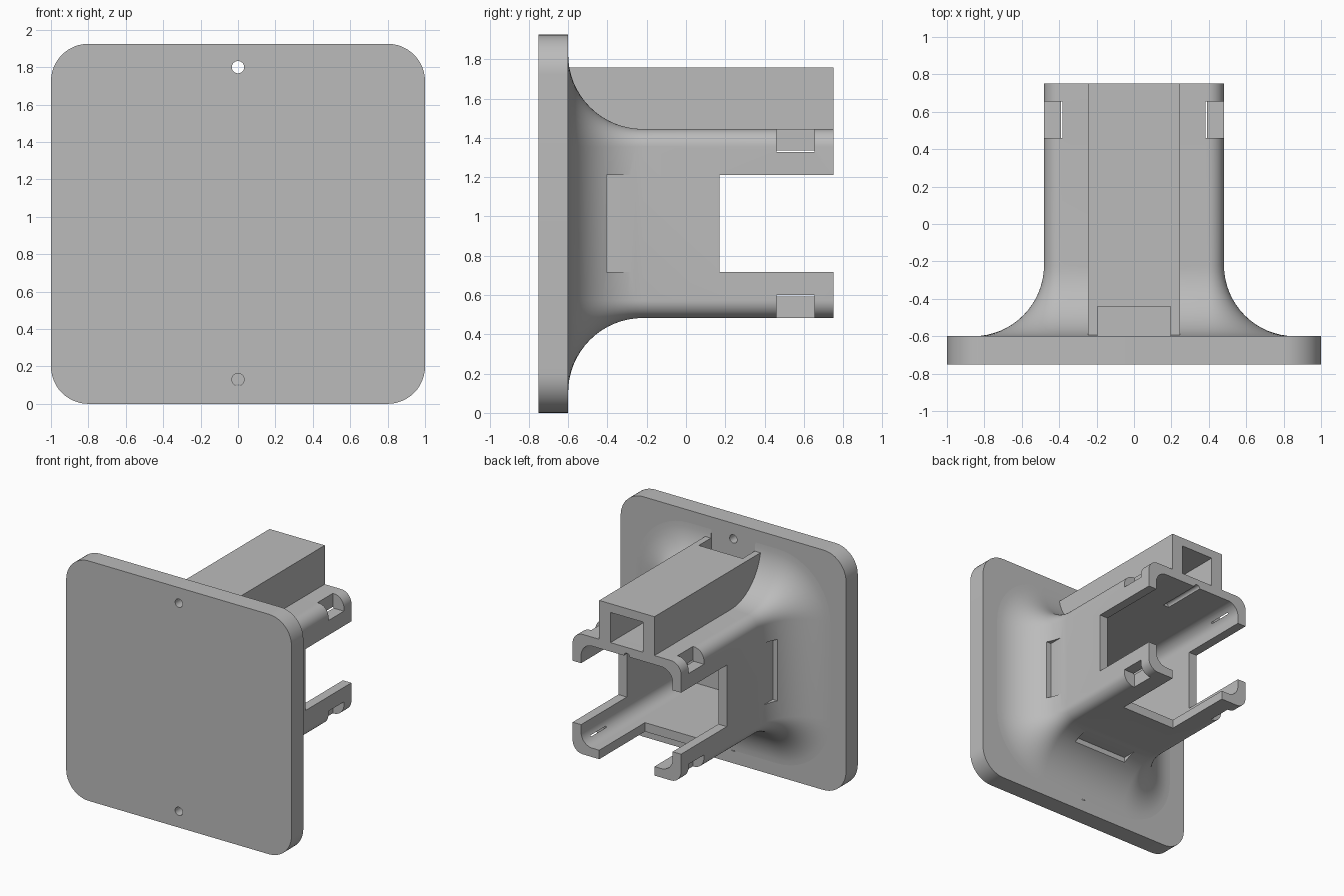
import bpy, bmesh, math

if "Cube" in bpy.data.objects:
    bpy.data.objects.remove(bpy.data.objects["Cube"])

CZ = 0.964            # height of the housing axis
grey = bpy.data.materials.new("light grey plastic")
grey.diffuse_color = (0.5, 0.5, 0.5, 1)
grey.use_nodes = True
grey.node_tree.nodes["Principled BSDF"].inputs["Base Color"].default_value = grey.diffuse_color


def new_object(name, bm):
    bmesh.ops.recalc_face_normals(bm, faces=bm.faces)
    me = bpy.data.meshes.new(name)
    bm.to_mesh(me)
    bm.free()
    me.materials.append(grey)
    ob = bpy.data.objects.new(name, me)
    bpy.context.collection.objects.link(ob)
    return ob


def ring(bm, hx, hz, r, y, cz, seg=12):
    """One rounded-rectangle cross-section in the xz plane."""
    verts = []
    for k, (sx, sz) in enumerate(((1, 1), (-1, 1), (-1, -1), (1, -1))):
        for i in range(seg + 1):
            a = math.pi / 2 * (k + i / seg)
            verts.append(bm.verts.new((sx * (hx - r) + r * math.cos(a), y,
                                       cz + sz * (hz - r) + r * math.sin(a))))
    return verts


def loft(name, sections, cz):
    """Skin (hx, hz, radius, y) sections into a closed solid."""
    bm = bmesh.new()
    rings = [ring(bm, *s, cz) for s in sections]
    for a, b in zip(rings, rings[1:]):
        n = len(a)
        for i in range(n):
            bm.faces.new((a[i], a[(i + 1) % n], b[(i + 1) % n], b[i]))
    bm.faces.new(rings[0])
    bm.faces.new(rings[-1])
    return new_object(name, bm)


def box(name, x0, x1, y0, y1, z0, z1):
    bm = bmesh.new()
    bmesh.ops.create_cube(bm, size=1)
    for v in bm.verts:
        v.co = ((x0 + x1) / 2 + v.co.x * (x1 - x0),
                (y0 + y1) / 2 + v.co.y * (y1 - y0),
                (z0 + z1) / 2 + v.co.z * (z1 - z0))
    return new_object(name, bm)


def drill(x, z, r, y0, y1):
    return loft("drill", [(r, r, r * 0.999, y0), (r, r, r * 0.999, y1)], z)


def cut(ob, cutters):
    """Subtract every cutter, bake the result and shade it."""
    for c in cutters:
        m = ob.modifiers.new("cut", 'BOOLEAN')
        m.operation, m.solver, m.object = 'DIFFERENCE', 'EXACT', c
    dg = bpy.context.evaluated_depsgraph_get()
    me = bpy.data.meshes.new_from_object(ob.evaluated_get(dg))
    ob.modifiers.clear()
    ob.data = me
    for c in cutters:
        bpy.data.objects.remove(c)
    bpy.ops.object.select_all(action='DESELECT')
    ob.select_set(True)
    bpy.context.view_layer.objects.active = ob
    bpy.ops.object.shade_smooth_by_angle(angle=math.radians(30))


def tunnel_cutters():
    # wire tunnel and the wider opening beside the plate
    return [box("tunnel", -0.145, 0.145, -0.65, 0.85, 1.446, 1.687),
            box("notch", -0.195, 0.195, -0.65, -0.44, 1.446, 1.95)]


# Mounting plate with four screw holes
plate = loft("mounting_plate", [(1, 0.9625, 0.2, -0.75), (1, 0.9625, 0.2, -0.6)], 0.9625)
cut(plate, [drill(x, z, 0.033, -0.8, -0.5) for x in (-0.875, 0.875) for z in (0.13, 1.8)])

# Square housing that flares into the plate
H, R, F = 0.481, 0.09, 0.38
sections = []
for i in range(17):
    a = math.pi / 2 * i / 16
    o = F * (1 - math.sin(a))
    sections.append((H + o, H + o, R + o, -0.6 + F * (1 - math.cos(a))))
sections.append((H, H, R, 0.75))
housing = loft("flared_housing", sections, CZ)

cutters = [loft("cavity", [(0.406, 0.409, 0.1, -0.65), (0.406, 0.409, 0.1, 0.85)], CZ)]
# open slots in both sides and the bottom, between the prongs
cutters.append(box("side_slot", -0.7, 0.7, 0.17, 0.85, 0.717, 1.21))
cutters.append(box("bottom_slot", -0.245, 0.245, 0.17, 0.85, 0.3, 0.9))
# shallow clip recesses in the flare
for s in (-1, 1):
    x0, x1 = sorted((s * 0.4865, s * 0.8))
    cutters.append(box("side_recess", x0, x1, -0.405, -0.1, 0.717, 1.21))
cutters.append(box("bottom_recess", -0.245, 0.245, -0.405, -0.1, 0.2, CZ - 0.4865))
# nut windows and screw holes in the four corners
for sx in (-1, 1):
    for sz in (-1, 1):
        x0, x1 = sorted((sx * 0.383, sx * 0.6))
        z0, z1 = sorted((CZ + sz * 0.364, CZ + sz * 0.6))
        cutters.append(box("nut_window", x0, x1, 0.46, 0.655, z0, z1))
        cutters.append(drill(sx * 0.408, CZ + sz * 0.408, 0.026, 0.38, 0.85))
cut(housing, cutters + tunnel_cutters())

# Rectangular channel on top of the housing
channel = box("top_channel", -0.245, 0.245, -0.6, 0.75, 1.445, 1.757)
low = tunnel_cutters()
for c in low:
    for v in c.data.vertices:
        if v.co.z < 1.5:
            v.co.z = 1.4
cut(channel, low)
